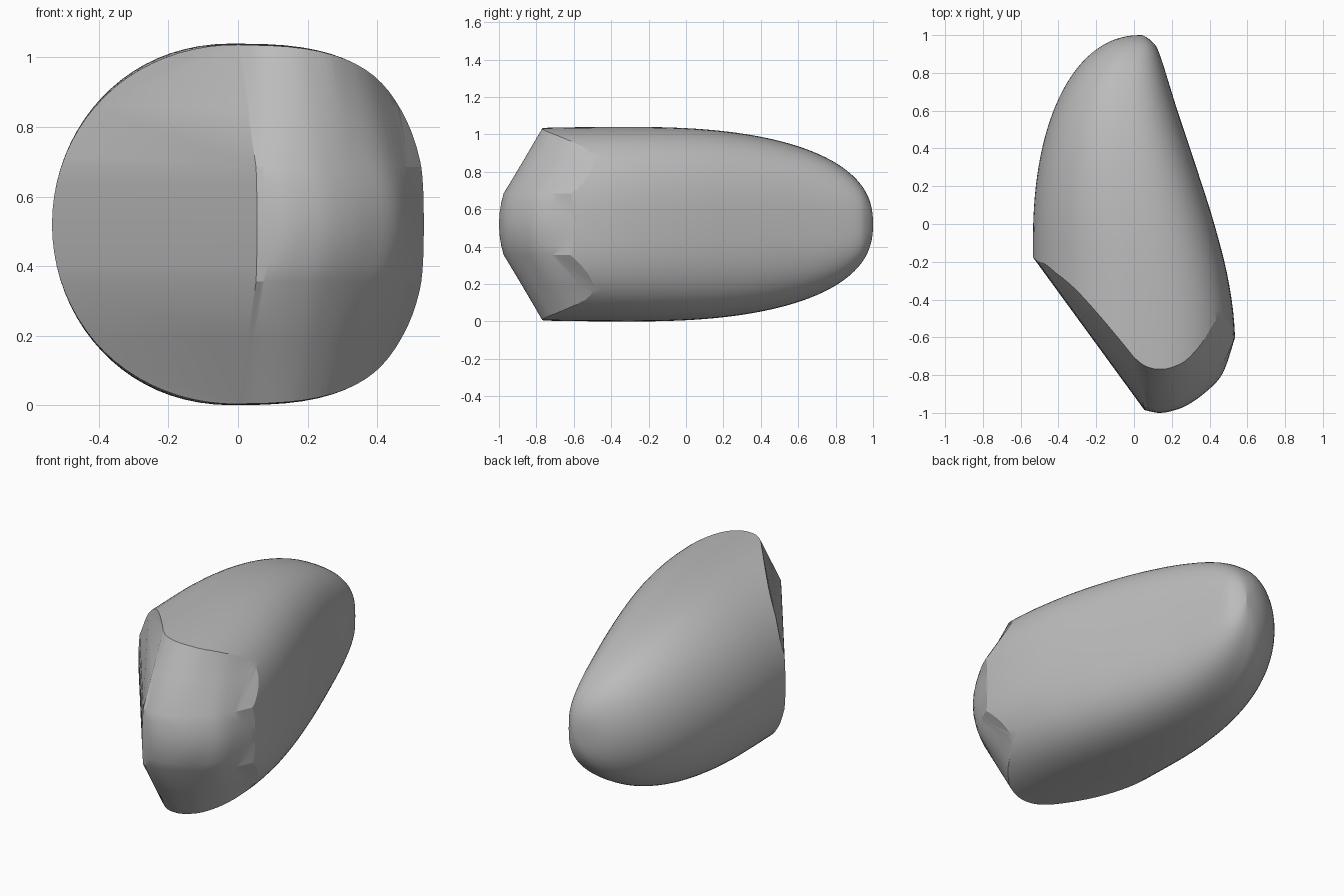
import bpy, bmesh, math
from mathutils import Vector
from mathutils.geometry import interpolate_bezier

MID = 0.52  # height of the symmetry plane

old = bpy.data.objects.get("Cube")
if old:
    bpy.data.objects.remove(old, do_unlink=True)

grey = bpy.data.materials.new("plain_grey")
grey.use_nodes = True
colour = (0.5, 0.5, 0.5, 1)
grey.diffuse_color = colour
grey.node_tree.nodes["Principled BSDF"].inputs["Base Color"].default_value = colour


def smooth_path(pts, steps):
    """Smooth curve through a few 2D points."""
    p = [Vector((a, b, 0)) for a, b in pts]
    tan = [(p[min(i + 1, len(p) - 1)] - p[max(i - 1, 0)]) / 6 for i in range(len(p))]
    out = [p[0]]
    for i in range(len(p) - 1):
        out += interpolate_bezier(p[i], p[i] + tan[i], p[i + 1] - tan[i + 1], p[i + 1], steps + 1)[1:]
    return out


def loft(name, rings):
    """Closed solid skinned over rings with equal point counts."""
    bm = bmesh.new()
    rows = [[bm.verts.new(c) for c in ring] for ring in rings]
    n = len(rows[0])
    for a, b in zip(rows, rows[1:]):
        for i in range(n):
            j = (i + 1) % n
            bm.faces.new((a[i], a[j], b[j], b[i]))
    bm.faces.new(rows[0])
    bm.faces.new(rows[-1])
    bmesh.ops.recalc_face_normals(bm, faces=bm.faces)
    mesh = bpy.data.meshes.new(name)
    bm.to_mesh(mesh)
    bm.free()
    ob = bpy.data.objects.new(name, mesh)
    bpy.context.collection.objects.link(ob)
    return ob


def arch(t, n):
    return max(0.0, 1 - abs(t) ** n) ** (1 / n)


# Long rounded body: cross-sections along y, soft on one flank, boxy on the other
flank = [(1.0, 0.045), (0.97, 0.09), (0.9, 0.135), (0.6, 0.23), (0.3, 0.33),
         (0, 0.425), (-0.3, 0.5), (-0.6, 0.535), (-1.1, 0.535)]
flank_pts = smooth_path(flank, 8)


def flank_x(y):
    for a, b in zip(flank_pts, flank_pts[1:]):
        if a.x >= y >= b.x:
            return a.y + (b.y - a.y) * (a.x - y) / (a.x - b.x)
    return flank_pts[-1].y


SEG = 80
ys = [1.0 - 2.1 * (1 - math.cos(math.pi / 2 * (k + 0.4) / 48)) for k in range(48)] + [-1.1]
sections = []
for y in ys:
    left = 0.04 - 0.575 * arch(max(0, (y + 0.1) / 1.1), 2.2)
    right = flank_x(y)
    high = 0.52 * arch((y + 0.3) / 1.3, 2.4) if y > -0.3 else 0.52 - 0.02 * (y + 0.3) ** 2
    centre = left * 0.5 + right * 0.5
    ring = []
    for i in range(SEG):
        a = math.tau * i / SEG
        c, s = math.cos(a), math.sin(a)
        p = 2 / 2.8 if c > 0 else 1
        half = (right - centre) if c > 0 else (centre - left)
        ring.append((centre + math.copysign(abs(c) ** p, c) * half, y,
                     MID + math.copysign(abs(s) ** p, s) * high))
    sections.append(ring)
body = loft("rounded_body", sections)

# Front cutter: slanted face and bevelled nose, mirrored above and below the middle
nose_mid = [(0.055, -0.985), (0.13, -1.0), (0.2, -0.99), (0.28, -0.96),
            (0.38, -0.89), (0.47, -0.79), (0.535, -0.6)]
nose_band = [(0.052, -0.97), (0.1, -0.975), (0.16, -0.97), (0.24, -0.945),
             (0.34, -0.88), (0.43, -0.8), (0.5, -0.68)]
nose_top = [(0, -0.71), (0.06, -0.755), (0.13, -0.77), (0.2, -0.755),
            (0.28, -0.7), (0.36, -0.56), (0.43, -0.3)]


def outline(nose, slant_y, side_y):
    pts = [Vector((-0.7, slant_y, 0))] + smooth_path(nose, 5)
    return pts + [Vector((0.8, side_y, 0)), Vector((0.8, 1.3, 0)), Vector((-0.7, 1.3, 0))]


mid = outline(nose_mid, 0.05, 0.1)
band = outline(nose_band, 0.06, 0.0)
top = outline(nose_top, 0.18, 0.8)
levels = [(0, mid)]
for t in (0.35, 0.7, 1):
    levels.append((0.165 * t, [m.lerp(b, t * t) for m, b in zip(mid, band)]))
levels += [(0.165 + 0.345 * t, [b.lerp(c, t) for b, c in zip(band, top)]) for t in (0.5, 1, 1.15)]
stack = [(-h, o) for h, o in reversed(levels[1:])] + levels
cutter = loft("front_cutter", [[(v.x, v.y, MID + h) for v in o] for h, o in stack])
cutter.hide_render = True

# Trim the body and bake the result
cut = body.modifiers.new("trim_front", 'BOOLEAN')
cut.operation = 'INTERSECT'
cut.solver = 'EXACT'
cut.object = cutter
graph = bpy.context.evaluated_depsgraph_get()
baked = bpy.data.meshes.new_from_object(body.evaluated_get(graph))
body.modifiers.clear()
body.data = baked
bpy.data.objects.remove(cutter, do_unlink=True)
baked.materials.clear()
baked.materials.append(grey)

bpy.ops.object.select_all(action='DESELECT')
body.select_set(True)
bpy.context.view_layer.objects.active = body
bpy.ops.object.shade_smooth_by_angle(angle=math.radians(22))
